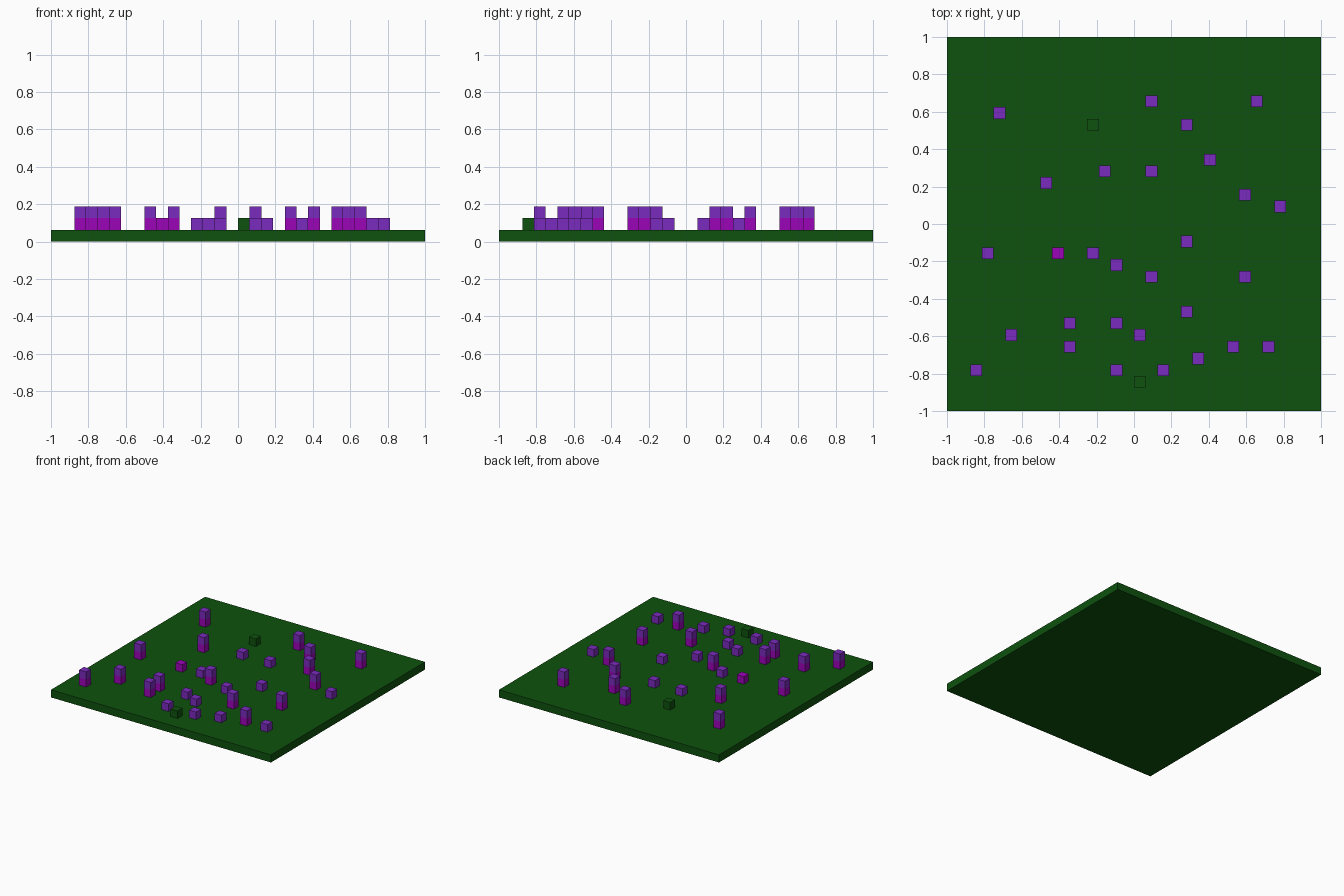
import bpy, bmesh
from mathutils import Matrix, Vector

cube = bpy.data.objects.get("Cube")
if cube:
    bpy.data.objects.remove(cube, do_unlink=True)

V = 1 / 16  # edge of one block; the ground is 32 x 32 blocks


def material(name, rgb):
    m = bpy.data.materials.new(name)
    m.use_nodes = True
    m.diffuse_color = (*rgb, 1)
    bsdf = m.node_tree.nodes["Principled BSDF"]
    bsdf.inputs["Base Color"].default_value = (*rgb, 1)
    return m


GREEN = material("grass green", (0.0044, 0.084, 0.0044))
PURPLE = material("petal purple", (0.195, 0.024, 0.515))
MAGENTA = material("stem magenta", (0.33, 0.0015, 0.485))


def block_object(name, cells, layer, mat, size=(1, 1, 1)):
    """One object made of boxes centred on grid cells, resting on a layer."""
    bm = bmesh.new()
    scale = Matrix.Diagonal(Vector(size) * V).to_4x4()
    for i, j in cells:
        centre = Vector((i + 0.5 - 16, j + 0.5 - 16, layer + size[2] / 2)) * V
        bmesh.ops.create_cube(bm, size=1, matrix=Matrix.Translation(centre) @ scale)
    mesh = bpy.data.meshes.new(name)
    bm.to_mesh(mesh)
    bm.free()
    mesh.materials.append(mat)
    obj = bpy.data.objects.new(name, mesh)
    bpy.context.collection.objects.link(obj)
    return obj


# Grid cells (column, row) counted from the front left corner of the ground
tall = [(2, 3), (10, 5), (24, 5), (5, 6), (10, 7), (20, 8), (25, 11), (14, 12),
        (3, 13), (25, 18), (8, 19), (22, 21), (20, 24), (4, 25), (17, 26), (26, 26)]
short = [(14, 3), (18, 3), (21, 4), (27, 5), (16, 6), (14, 7), (17, 11),
         (12, 13), (20, 14), (28, 17), (13, 20), (17, 20)]
bare_stem = [(9, 13)]
tufts = [(16, 2), (12, 24)]

# Ground slab
block_object("ground", [(15.5, 15.5)], 0, GREEN, (32, 32, 1))
# Plants: two-block flowers, one-block flowers, a lone stem and grass tufts
block_object("flower_stems", tall + bare_stem, 1, MAGENTA)
block_object("tall_flower_heads", tall, 2, PURPLE)
block_object("short_flowers", short, 1, PURPLE)
block_object("grass_tufts", tufts, 1, GREEN)
